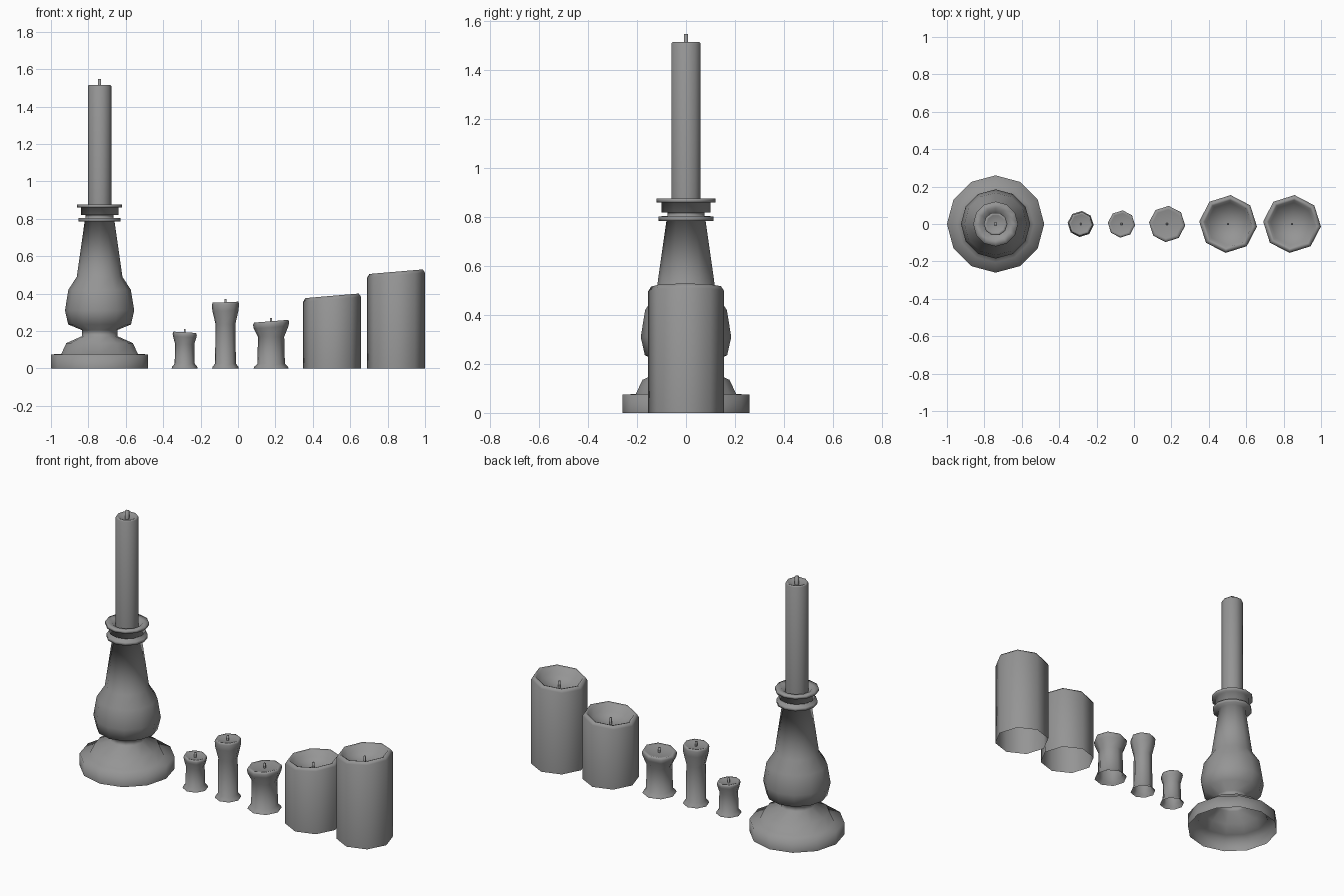
import bpy, bmesh, math

cube = bpy.data.objects.get("Cube")
if cube:
    bpy.data.objects.remove(cube)

grey = bpy.data.materials.new("grey wax")
grey.use_nodes = True
colour = (0.3, 0.3, 0.3, 1)
grey.diffuse_color = colour
grey.node_tree.nodes["Principled BSDF"].inputs["Base Color"].default_value = colour


def lathe(name, profile, x, sides=8, turn=0, slope=0, tilt_from=0):
    """Spin (radius, height) points; rings above tilt_from lean along x."""
    bm = bmesh.new()
    rings = []
    for r, z in profile:
        lean = slope if z > tilt_from else 0
        if r == 0:
            rings.append([bm.verts.new((x, 0, z))])
            continue
        ring = []
        for i in range(sides):
            a = math.radians(turn) + math.tau * i / sides
            dx = r * math.cos(a)
            ring.append(bm.verts.new((x + dx, r * math.sin(a), z + lean * dx)))
        rings.append(ring)
    for low, high in zip(rings, rings[1:]):
        for i in range(sides):
            j = (i + 1) % sides
            if len(high) == 1:
                bm.faces.new((low[i], low[j], high[0]))
            else:
                bm.faces.new((low[i], low[j], high[j], high[i]))
    mesh = bpy.data.meshes.new(name)
    bm.to_mesh(mesh)
    bm.free()
    mesh.materials.append(grey)
    mesh.shade_smooth()
    obj = bpy.data.objects.new(name, mesh)
    bpy.context.collection.objects.link(obj)
    return obj


def wick(name, x, bottom, top, r=0.007):
    lathe(name, [(r, bottom), (r, top), (0, top)], x, sides=4, turn=45)


# Turned candlestick, hollow underneath
stick_x = -0.74
lathe("candlestick", [
    (0.26, 0), (0.26, 0.075), (0.205, 0.077), (0.178, 0.135), (0.095, 0.172),
    (0.095, 0.205), (0.168, 0.235), (0.185, 0.31), (0.167, 0.42), (0.122, 0.49),
    (0.08, 0.785), (0.113, 0.785), (0.113, 0.803), (0.075, 0.805), (0.075, 0.82),
    (0.1, 0.82), (0.1, 0.86), (0.12, 0.86), (0.12, 0.876), (0.085, 0.874),
    (0.06, 0.85)], stick_x, sides=12)

# Tall taper candle
lathe("taper_candle", [
    (0.063, 0.85), (0.063, 1.508), (0.058, 1.516), (0.048, 1.512), (0, 1.495)],
    stick_x, sides=10)
wick("taper_wick", stick_x, 1.49, 1.548, 0.012)

# Flared small candles: foot radius, waist radius, lip radius, height, slope
small = [
    ("short_candle", -0.285, 0.07, 0.054, 0.065, 0.193, -0.06),
    ("slim_candle", -0.067, 0.072, 0.056, 0.073, 0.354, 0.04),
    ("stout_candle", 0.177, 0.094, 0.074, 0.097, 0.252, 0.08),
]
for name, x, foot, waist, lip, h, slope in small:
    lathe(name, [
        (foot, 0), (foot * 0.95, 0.01), (waist, 0.025), (waist * 0.95, h * 0.67),
        (lip * 0.96, h * 0.87), (lip, h - 0.012), (lip * 0.94, h),
        (lip * 0.8, h - 0.003), (0, h - 0.012)],
        x, turn=-5, slope=slope, tilt_from=h * 0.8)
    wick(name + "_wick", x, h - 0.015, h + 0.018)

# Wide pillar candles with a melted hollow
for name, x, h in [("low_pillar", 0.503, 0.388), ("high_pillar", 0.845, 0.517)]:
    lathe(name, [
        (0.155, 0), (0.155, h - 0.018), (0.143, h), (0.128, h - 0.005),
        (0.115, h - 0.045), (0, h - 0.068)],
        x, turn=-5, slope=0.085, tilt_from=h * 0.9)
    wick(name + "_wick", x, h - 0.07, h - 0.025)
